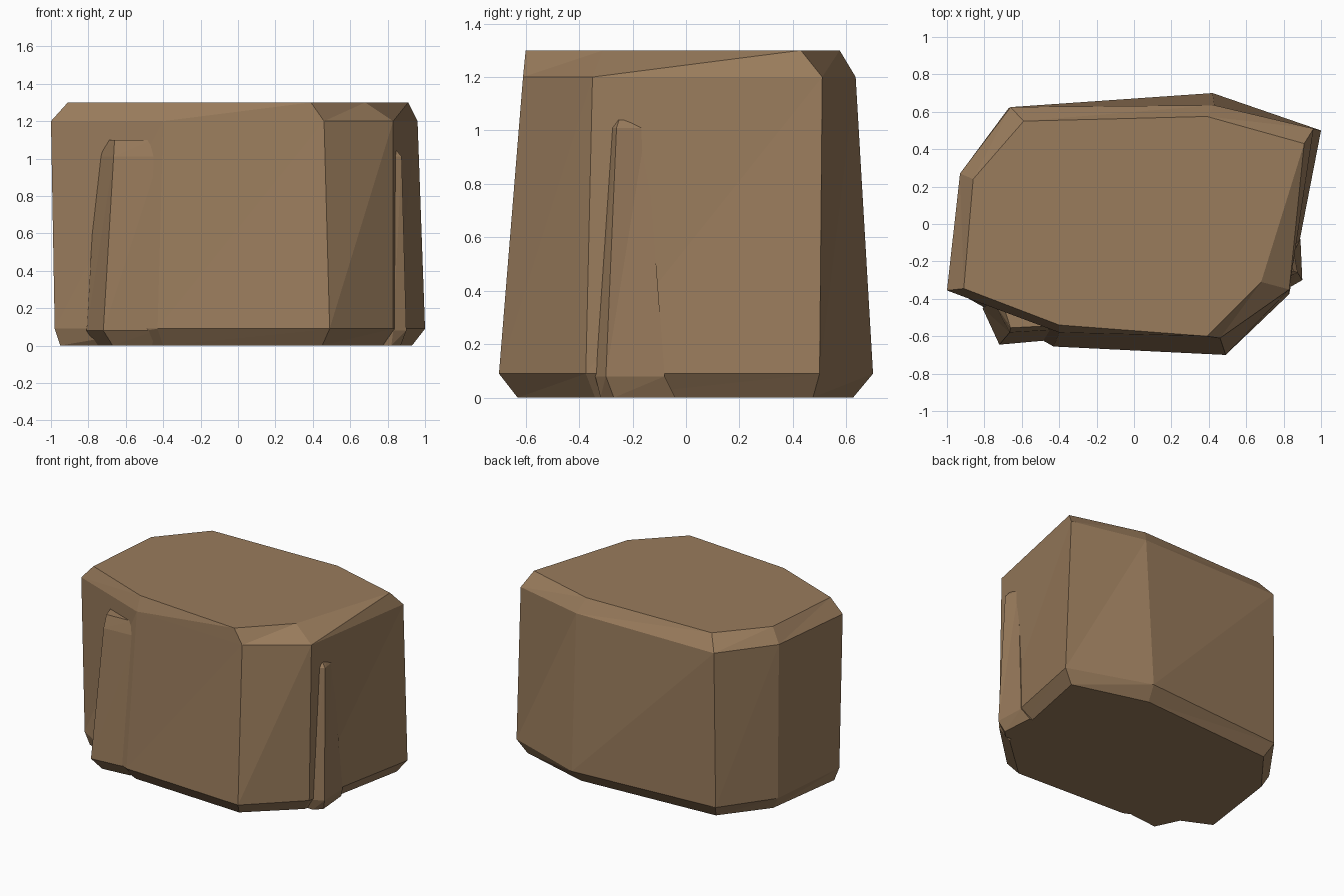
import bpy
import bmesh

cube = bpy.data.objects.get("Cube")
if cube:
    bpy.data.objects.remove(cube, do_unlink=True)

# One brown stone colour
stone = bpy.data.materials.new("brown stone")
stone.use_nodes = True
color = (0.32, 0.20, 0.107, 1)
stone.diffuse_color = color
bsdf = next(n for n in stone.node_tree.nodes if n.type == "BSDF_PRINCIPLED")
bsdf.inputs["Base Color"].default_value = color
bsdf.inputs["Roughness"].default_value = 0.9


def rock(name, levels):
    """Loft matching outlines, each given as (height, points), into a faceted block."""
    bm = bmesh.new()
    rings = [[bm.verts.new((x, y, z)) for x, y in pts] for z, pts in levels]
    n = len(rings[0])
    for low, high in zip(rings, rings[1:]):
        for i in range(n):
            j = (i + 1) % n
            bm.faces.new((low[i], low[j], high[j]))
            bm.faces.new((low[i], high[j], high[i]))
    bm.faces.new(rings[0][::-1])
    bm.faces.new(rings[-1])
    mesh = bpy.data.meshes.new(name)
    bm.to_mesh(mesh)
    bm.free()
    mesh.materials.append(stone)
    obj = bpy.data.objects.new(name, mesh)
    bpy.context.collection.objects.link(obj)
    return obj


# Main boulder: bevelled base, leaning walls, bevelled flat top
rock("boulder", [
    (0.0, [(-.95, -.33), (-.40, -.59), (.45, -.63), (.77, -.34),
           (.93, .475), (.40, .625), (-.63, .56), (-.87, .25)]),
    (0.09, [(-.98, -.345), (-.43, -.655), (.49, -.70), (.83, -.375),
            (1.0, .50), (.42, .70), (-.67, .62), (-.92, .27)]),
    (1.2, [(-1.0, -.355), (-.40, -.58), (.46, -.61), (.83, -.35),
           (.96, .51), (.43, .635), (-.66, .625), (-.93, .27)]),
    (1.3, [(-.91, -.345), (-.40, -.54), (.39, -.60), (.68, -.31),
           (.91, .43), (.39, .575), (-.59, .55), (-.86, .24)]),
])

# Slab standing out of the front
rock("front_ledge", [
    (0.0, [(-.76, -.40), (-.67, -.59), (-.46, -.57), (-.46, -.30)]),
    (0.08, [(-.81, -.45), (-.72, -.645), (-.44, -.62), (-.45, -.30)]),
    (1.01, [(-.755, -.41), (-.665, -.58), (-.42, -.565), (-.45, -.30)]),
    (1.1, [(-.71, -.40), (-.66, -.555), (-.46, -.545), (-.46, -.30)]),
])

# Thin slab standing out of the side
rock("side_ledge", [
    (0.0, [(.70, -.31), (.82, -.32), (.87, -.27), (.85, -.04), (.70, -.04)]),
    (0.08, [(.70, -.34), (.83, -.34), (.90, -.30), (.89, -.08), (.70, -.08)]),
    (1.01, [(.70, -.28), (.83, -.28), (.875, -.26), (.855, -.15), (.70, -.15)]),
    (1.04, [(.70, -.26), (.83, -.26), (.85, -.25), (.84, -.18), (.70, -.18)]),
])
